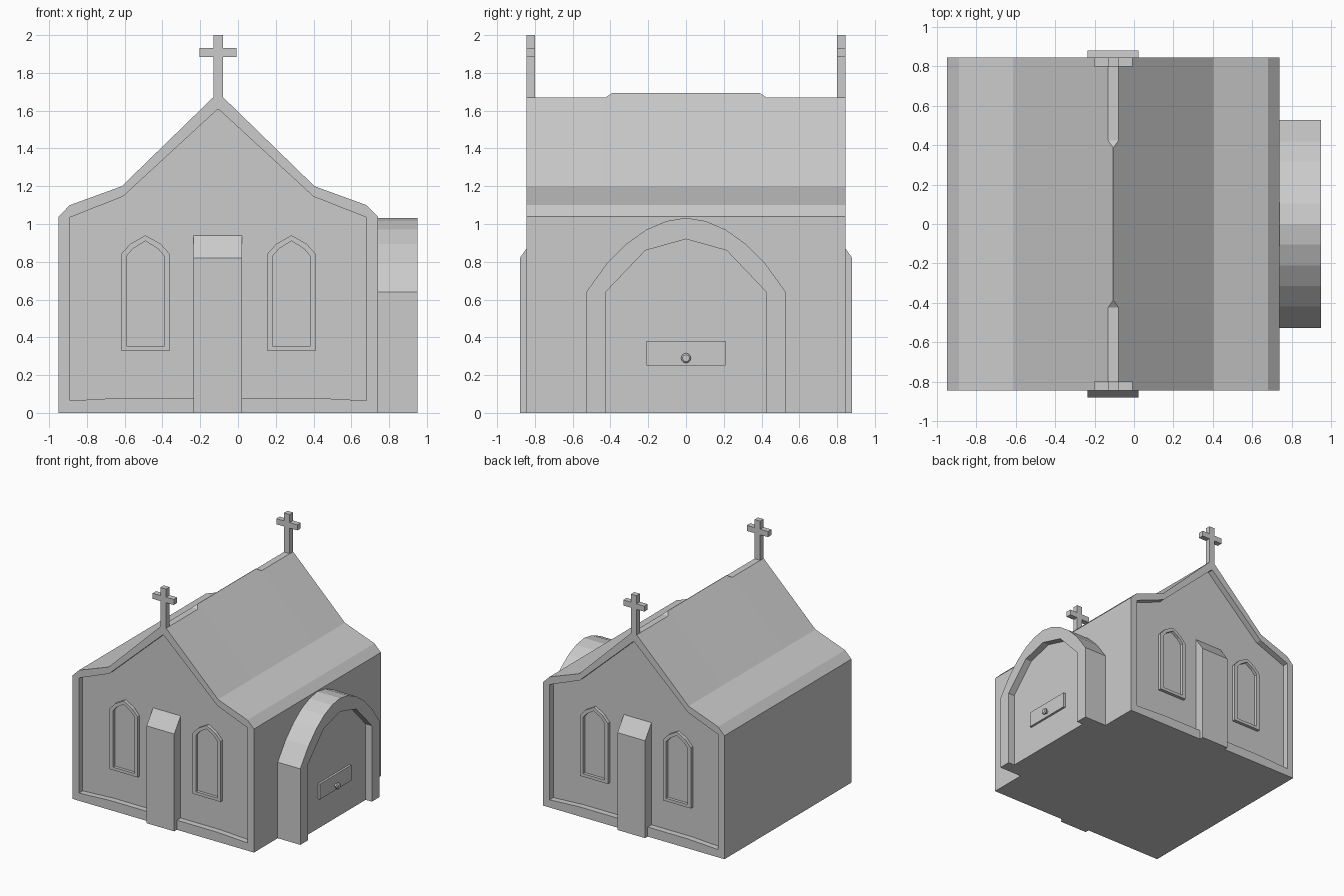
import bpy, bmesh, math

if "Cube" in bpy.data.objects:
    bpy.data.objects.remove(bpy.data.objects["Cube"])

CX = -0.105      # centre line of the chapel body
END = 0.845      # y of the gable ends
WALL = 0.795     # y of the recessed gable wall


def loft(name, rings):
    """Skin equally sized rings of 3D points and cap both ends."""
    bm = bmesh.new()
    loops = [[bm.verts.new(p) for p in r] for r in rings]
    n = len(loops[0])
    for a, b in zip(loops, loops[1:]):
        for i in range(n):
            j = (i + 1) % n
            bm.faces.new((a[i], a[j], b[j], b[i]))
    bm.faces.new(loops[0])
    bm.faces.new(loops[-1])
    bmesh.ops.recalc_face_normals(bm, faces=bm.faces)
    me = bpy.data.meshes.new(name)
    bm.to_mesh(me)
    bm.free()
    ob = bpy.data.objects.new(name, me)
    bpy.context.collection.objects.link(ob)
    return ob


def mirror(half):
    """Full outline from its right half (bottom to top)."""
    return half + [(-u, z) for u, z in reversed(half) if abs(u) > 1e-6]


def xz(outline, y, cx=CX):
    return [(cx + u, y, z) for u, z in outline]


def yz(outline, x):
    return [(x, u, z) for u, z in outline]


def box(name, x0, x1, y0, y1, z0, z1):
    return loft(name, [[(x0, y0, z), (x1, y0, z), (x1, y1, z), (x0, y1, z)] for z in (z0, z1)])


# Body with roof: recessed gable, rim, flat ridge ends, sharp ridge in the middle
walls = [(0.5, 0), (0.845, 0), (0.845, 1.04), (0.785, 1.10), (0.51, 1.20)]
outer = mirror(walls + [(0.027, 1.67)])
middle = mirror(walls + [(0.002, 1.694)])
inner = mirror([(0.5, 0.08), (0.785, 0.065), (0.785, 0.95), (0.785, 1.035),
                (0.505, 1.145), (0.003, 1.607)])
half = [(inner, WALL), (inner, END), (outer, END), (outer, 0.425), (middle, 0.39)]
stations = [(p, -y) for p, y in half] + [(p, y) for p, y in reversed(half)]
loft("chapel_body", [xz(p, y) for p, y in stations])

# Window outlines
win_out = mirror([(0.13, 0.33), (0.13, 0.84), (0.08, 0.895), (0, 0.94)])
win_in = mirror([(0.10, 0.355), (0.10, 0.83), (0.065, 0.87), (0, 0.91)])

for s, side in ((-1, "front"), (1, "back")):
    # Pilaster with sloped top
    prof = [(0.75, 0), (0.88, 0), (0.88, 0.82), (WALL, 0.94), (0.75, 0.94)]
    loft(side + "_pilaster", [[(x, s * y, z) for y, z in prof] for x in (-0.235, 0.022)])
    # Pointed windows
    for cx, lr in ((-0.49, "left"), (0.283, "right")):
        loft(f"{side}_window_{lr}", [xz(win_in, s * 0.797, cx), xz(win_in, s * 0.822, cx),
                                     xz(win_out, s * 0.822, cx), xz(win_out, s * 0.78, cx)])
    # Gable cross
    cross = mirror([(0.026, 1.65), (0.026, 1.885), (0.098, 1.885), (0.098, 1.932),
                    (0.026, 1.932), (0.026, 2.0)])
    loft(side + "_cross", [xz(cross, s * 0.80), xz(cross, s * END)])

# Side porch: arch band around a recessed door panel
arch_out = mirror([(0.528, 0), (0.528, 0.64), (0.42, 0.79), (0.315, 0.895),
                   (0.21, 0.97), (0.105, 1.015), (0, 1.033)])
arch_in = mirror([(0.425, 0), (0.425, 0.64), (0.215, 0.86), (0, 0.92)])
band = arch_out + arch_in[::-1]
loft("porch_arch", [yz(band, x) for x in (0.72, 0.95)])
loft("porch_door", [yz(arch_in, x) for x in (0.72, 0.892)])

# Door plate and round knob
box("door_plate", 0.88, 0.91, -0.21, 0.21, 0.25, 0.38)


def circle(r, x, n=16):
    return [(x, r * math.cos(2 * math.pi * i / n), 0.29 + r * math.sin(2 * math.pi * i / n))
            for i in range(n)]


loft("door_knob", [circle(0.014, 0.90), circle(0.014, 0.922), circle(0.026, 0.928),
                   circle(0.026, 0.938), circle(0.018, 0.945)])
